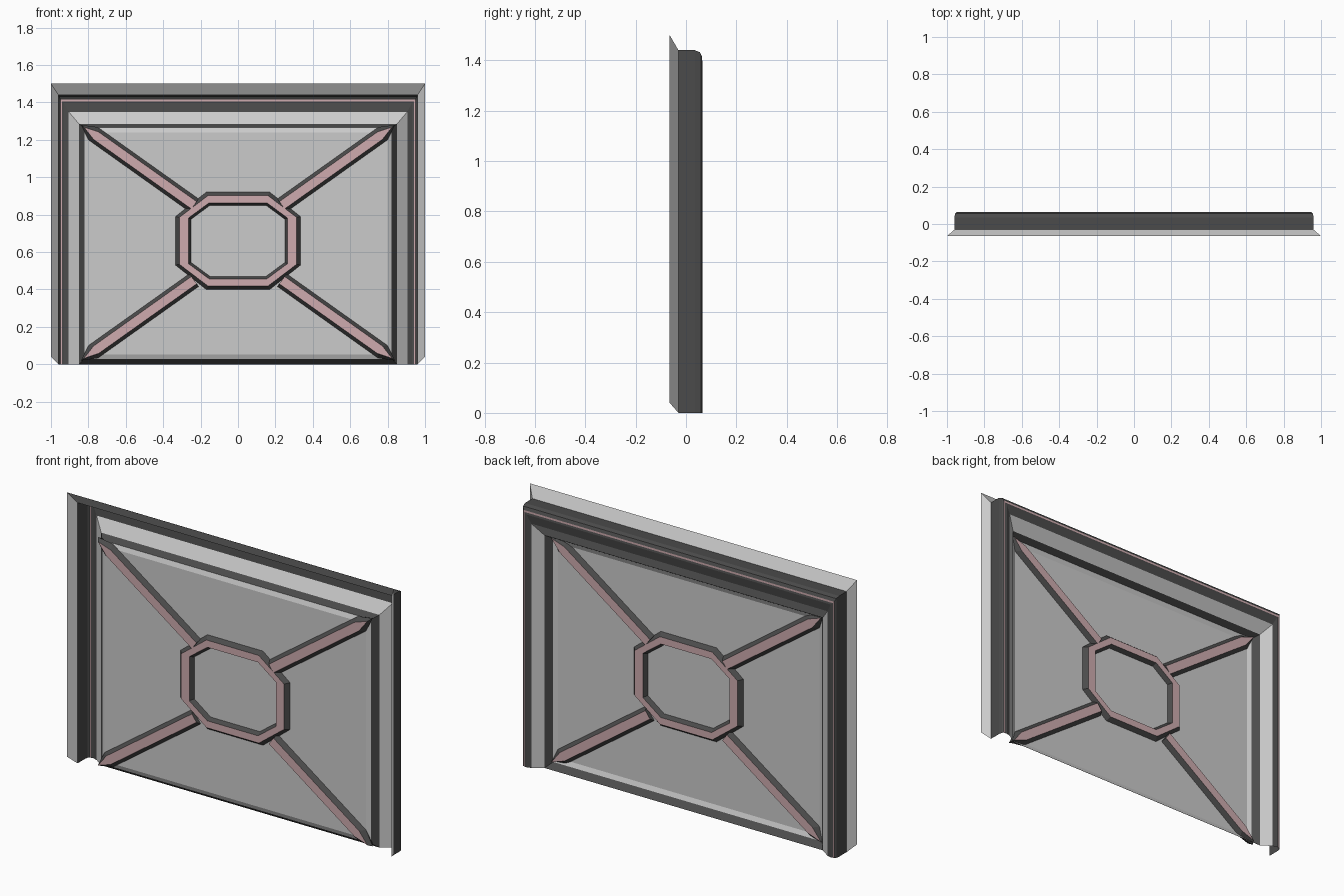
import bpy, bmesh
from mathutils import Vector

cube = bpy.data.objects.get("Cube")
if cube:
    bpy.data.objects.remove(cube)


def material(name, color):
    m = bpy.data.materials.new(name)
    m.use_nodes = True
    m.diffuse_color = (*color, 1)
    m.node_tree.nodes["Principled BSDF"].inputs["Base Color"].default_value = (*color, 1)
    return m


LIGHT, DARK, PINK = 0, 1, 2
MATS = [material("light_grey", (0.6, 0.6, 0.6)),
        material("charcoal", (0.07, 0.07, 0.07)),
        material("dusty_pink", (0.62, 0.41, 0.43))]


def loft(name, loops, colors, closed=True, cap=None):
    """Join successive loops of points with bands, one colour per band."""
    bm = bmesh.new()
    rows = [[bm.verts.new(p) for p in loop] for loop in loops]
    n = len(rows[0])
    for a, b, color in zip(rows, rows[1:], colors):
        for i in range(n if closed else n - 1):
            j = (i + 1) % n
            bm.faces.new((a[i], a[j], b[j], b[i])).material_index = color
    if cap is not None:
        bm.faces.new(rows[-1]).material_index = cap
    bmesh.ops.recalc_face_normals(bm, faces=bm.faces)
    mesh = bpy.data.meshes.new(name)
    bm.to_mesh(mesh)
    bm.free()
    for m in MATS:
        mesh.materials.append(m)
    obj = bpy.data.objects.new(name, mesh)
    bpy.context.collection.objects.link(obj)
    return obj


def arch(x, top, y, bottom=0):
    return [(-x, y, bottom), (-x, y, top), (x, y, top), (x, y, bottom)]


# Outer casing: flared lip, deep wall, rounded back with pink bead, sloped reveal
casing = [arch(1, 1.5, -0.065, 0.04), arch(0.96, 1.44, -0.03),
          arch(0.96, 1.44, 0.035), arch(0.957, 1.432, 0.055),
          arch(0.95, 1.416, 0.063), arch(0.942, 1.406, 0.063),
          arch(0.93, 1.396, 0.065), arch(0.905, 1.35, 0.058),
          arch(0.85, 1.285, 0.02)]
loft("outer_casing", casing, [LIGHT, DARK, DARK, DARK, PINK, DARK, DARK, LIGHT], closed=False)

# Inner panel: dark rim, soft bevel and flat pane
PANE = -0.024
panel = [arch(0.85, 1.285, 0.02, 0), arch(0.822, 1.265, -0.014, 0.028),
         arch(0.8, 1.24, PANE, 0.052)]
loft("inner_panel", panel, [DARK, LIGHT], cap=LIGHT)


def octagon(hx, hz, flat_x, flat_z, y):
    quarter = [(hx, flat_z), (flat_x, hz)]
    pts = quarter + [(-x, z) for x, z in reversed(quarter)]
    pts += [(-x, -z) for x, z in quarter] + [(x, -z) for x, z in reversed(quarter)]
    return [(x, y, z + 0.66) for x, z in pts]


def strut_outline(sx, sz, half, tip_gap, y):
    """Straight strip with a pointed outer end."""
    start = Vector((sx * 0.235, 0.65 + sz * 0.2))
    tip = Vector((sx * 0.84, 0.65 + sz * 0.63))
    d = (tip - start).normalized()
    side = Vector((-d.y, d.x)) * half
    tip -= d * tip_gap
    shoulder = tip - d * 0.08
    pts = [start + side, shoulder + side, tip, shoulder - side, start - side]
    return [(p.x, y, p.y) for p in pts]


# Raised tracery on both faces of the pane
for face, y in (("front", PANE - 0.023), ("back", PANE + 0.023)):
    ring = [octagon(0.334, 0.26, 0.17, 0.13, PANE),
            octagon(0.314, 0.242, 0.16, 0.125, y),
            octagon(0.265, 0.203, 0.155, 0.122, y),
            octagon(0.25, 0.19, 0.15, 0.116, PANE)]
    loft(face + "_octagon_moulding", ring, [DARK, PINK, DARK])
    for sx, side in ((1, "left"), (-1, "right")):
        for sz, level in ((1, "upper"), (-1, "lower")):
            outlines = [strut_outline(sx, sz, 0.042, 0, PANE),
                        strut_outline(sx, sz, 0.024, 0.02, y)]
            loft(f"{face}_{level}_{side}_strut", outlines, [DARK], cap=PINK)
